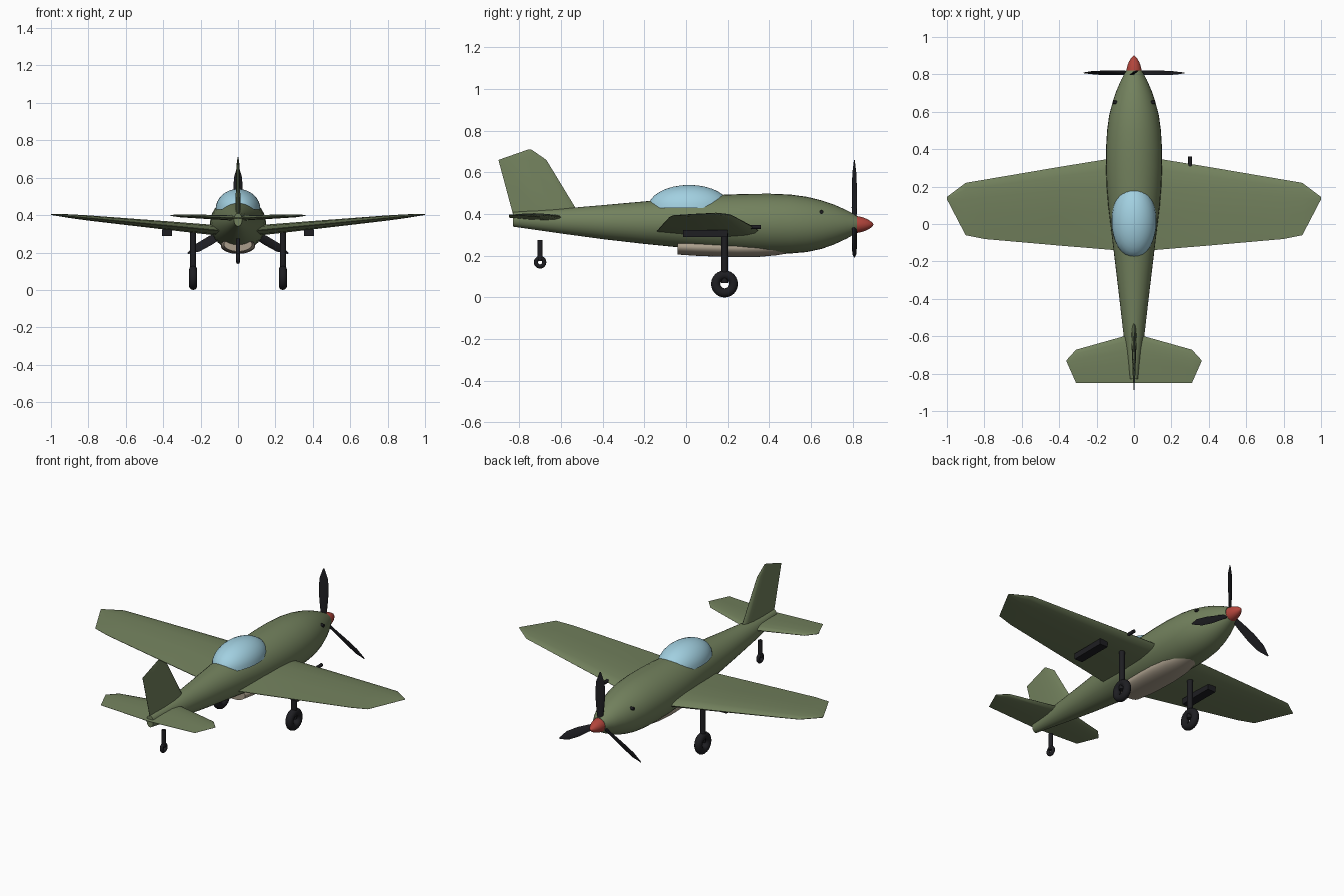
import bpy, bmesh
from math import sin, cos, pi, radians
from mathutils import Vector, Matrix

if "Cube" in bpy.data.objects:
    bpy.data.objects.remove(bpy.data.objects["Cube"])


def material(name, rgb):
    m = bpy.data.materials.new(name)
    m.diffuse_color = (*rgb, 1)
    m.use_nodes = True
    m.node_tree.nodes["Principled BSDF"].inputs["Base Color"].default_value = m.diffuse_color
    return m


OLIVE = material("olive", (0.17, 0.22, 0.11))
GLASS = material("glass", (0.36, 0.63, 0.75))
DARK = material("dark", (0.013, 0.013, 0.016))
RED = material("red", (0.45, 0.06, 0.045))
TAN = material("tan", (0.40, 0.34, 0.26))


def finish(ob, name, mat, angle=35):
    ob.name = name
    ob.data.materials.append(mat)
    bpy.ops.object.select_all(action='DESELECT')
    ob.select_set(True)
    bpy.context.view_layer.objects.active = ob
    bpy.ops.object.shade_smooth_by_angle(angle=radians(angle))
    return ob


def loft(name, rings, mat, matrix=None, angle=35):
    """Skin a list of equal-length point rings and cap both ends."""
    bm = bmesh.new()
    vs = [[bm.verts.new(p) for p in ring] for ring in rings]
    n = len(vs[0])
    for a, b in zip(vs, vs[1:]):
        for i in range(n):
            j = (i + 1) % n
            bm.faces.new((a[i], a[j], b[j], b[i]))
    bm.faces.new(vs[0])
    bm.faces.new(vs[-1])
    bmesh.ops.recalc_face_normals(bm, faces=bm.faces)
    if matrix:
        bm.transform(matrix)
    me = bpy.data.meshes.new(name)
    bm.to_mesh(me)
    bm.free()
    ob = bpy.data.objects.new(name, me)
    bpy.context.collection.objects.link(ob)
    return finish(ob, name, mat, angle)


def oval(y, hw, z0, z1, n=32):
    zc, hz = (z0 + z1) / 2, (z1 - z0) / 2
    return [(hw * cos(2 * pi * i / n), y, zc + hz * sin(2 * pi * i / n)) for i in range(n)]


def foil(lead, trail, thick):
    """Airfoil ring as (chord position, height) pairs."""
    half = [(0, 0), (.03, .45), (.12, .8), (.3, 1), (.6, .75), (1, .06)]
    pts = half + [(c, -h) for c, h in half[:0:-1]]
    return [(lead + (trail - lead) * c, h * thick / 2) for c, h in pts]


def wing(name, stations, z0, slope):
    """Both wing halves: stations are (x, leading y, trailing y, thickness)."""
    full = [(-x, *r) for x, *r in stations[:0:-1]] + stations
    loft(name, [[(x, y, z0 + slope * abs(x) + h) for y, h in foil(l, t, th)]
                for x, l, t, th in full], OLIVE)


def cylinder(name, a, b, r, mat, n=16):
    a, b = Vector(a), Vector(b)
    bpy.ops.mesh.primitive_cylinder_add(vertices=n, radius=r, depth=(b - a).length,
                                        location=(a + b) / 2)
    ob = bpy.context.object
    ob.rotation_euler = (b - a).to_track_quat('Z', 'Y').to_euler()
    return finish(ob, name, mat)


def wheel(name, loc, major, minor):
    bpy.ops.mesh.primitive_torus_add(location=loc, rotation=(0, pi / 2, 0), major_radius=major,
                                     minor_radius=minor, major_segments=24, minor_segments=12)
    finish(bpy.context.object, name, DARK)


# Fuselage and belly air scoop
body = [(-.83, .022, .34, .41), (-.6, .055, .307, .426), (-.4, .078, .28, .443),
        (-.2, .102, .257, .461), (0, .126, .237, .479), (.1, .138, .227, .488),
        (.2, .146, .219, .494), (.3, .15, .213, .497), (.4, .15, .21, .498),
        (.5, .144, .211, .494), (.58, .133, .218, .483), (.65, .115, .233, .466),
        (.71, .095, .254, .446), (.77, .069, .282, .419), (.82, .042, .31, .392)]
loft("fuselage", [oval(*s) for s in body], OLIVE)
scoop = [(-.04, .075, .206, .28), (.05, .088, .2, .28), (.15, .092, .196, .28),
         (.25, .092, .193, .28), (.35, .085, .195, .28), (.43, .07, .202, .28),
         (.5, .05, .213, .28)]
loft("belly_scoop", [oval(*s) for s in scoop], TAN)

# Wings, tailplane and fin
wing("wing", [(0, .37, -.148, .06), (.4, .305, -.115, .045), (.8, .237, -.08, .028),
              (.9, .22, -.06, .02), (1, .145, .132, .006)], .308, .096)
wing("tailplane", [(0, -.585, -.85, .03), (.31, -.672, -.85, .016),
                   (.36, -.727, -.737, .005)], .384, .04)
fin = [(.38, -.5, -.825, .03), (.66, -.67, -.9, .018), (.71, -.742, -.757, .005)]
loft("fin", [[(h, y, z) for y, h in foil(l, t, th)] for z, l, t, th in fin], OLIVE)

# Canopy: upper half of an ellipsoid
bpy.ops.mesh.primitive_uv_sphere_add(segments=32, ring_count=16, radius=1)
dome = bpy.context.object
bm = bmesh.new()
bm.from_mesh(dome.data)
cut = bmesh.ops.bisect_plane(bm, geom=bm.verts[:] + bm.edges[:] + bm.faces[:],
                             plane_co=(0, 0, 0), plane_no=(0, 0, 1), clear_inner=True)
bmesh.ops.holes_fill(bm, edges=[e for e in bm.edges if e.is_boundary])
bm.transform(Matrix.Translation((0, .015, .43)) @ Matrix.Diagonal((.12, .198, .11, 1)))
bm.to_mesh(dome.data)
bm.free()
finish(dome, "canopy", GLASS)

# Spinner and three propeller blades
hub = [(.805, .042), (.83, .039), (.85, .034), (.87, .026), (.885, .017), (.895, .008), (.9, .001)]
loft("spinner", [oval(y, r, .35 - r, .35 + r, 24) for y, r in hub], RED)
blade = [(.02, .012, .016, 45), (.08, .02, .014, 35), (.17, .027, .01, 27),
         (.25, .024, .007, 22), (.31, .004, .003, 20)]
for k in range(3):
    rings = []
    for r, w, t, deg in blade:
        c, s = cos(radians(deg)), sin(radians(deg))
        ring = [(w * cos(i * pi / 5), t / 2 * sin(i * pi / 5)) for i in range(10)]
        rings.append([(u * c - v * s, u * s + v * c, r) for u, v in ring])
    loft(f"propeller_blade_{k + 1}", rings, DARK,
         Matrix.Translation((0, .808, .35)) @ Matrix.Rotation(2 * pi * k / 3, 4, 'Y'))

# Main gear, underwing racks and exhaust stubs on both sides
for side, s in (("right", 1), ("left", -1)):
    cylinder(side + "_gear_strut", (s * .24, .185, .07), (s * .24, .185, .325), .016, DARK)
    wheel(side + "_wheel", (s * .24, .185, .065), .043, .022)
    bpy.ops.mesh.primitive_cube_add(size=1, location=(s * .38, .092, .306))
    rack = bpy.context.object
    rack.scale = (.052, .215, .034)
    finish(rack, side + "_wing_rack", DARK)
    cylinder(side + "_exhaust", (s * .08, .65, .41), (s * .112, .65, .41), .009, DARK, 12)

# Tail wheel and wing probe
cylinder("tail_strut", (0, -.7, .175), (0, -.7, .275), .012, DARK)
wheel("tail_wheel", (0, -.7, .169), .02, .01)
cylinder("wing_probe", (.3, .25, .338), (.3, .36, .338), .01, DARK, 12)
